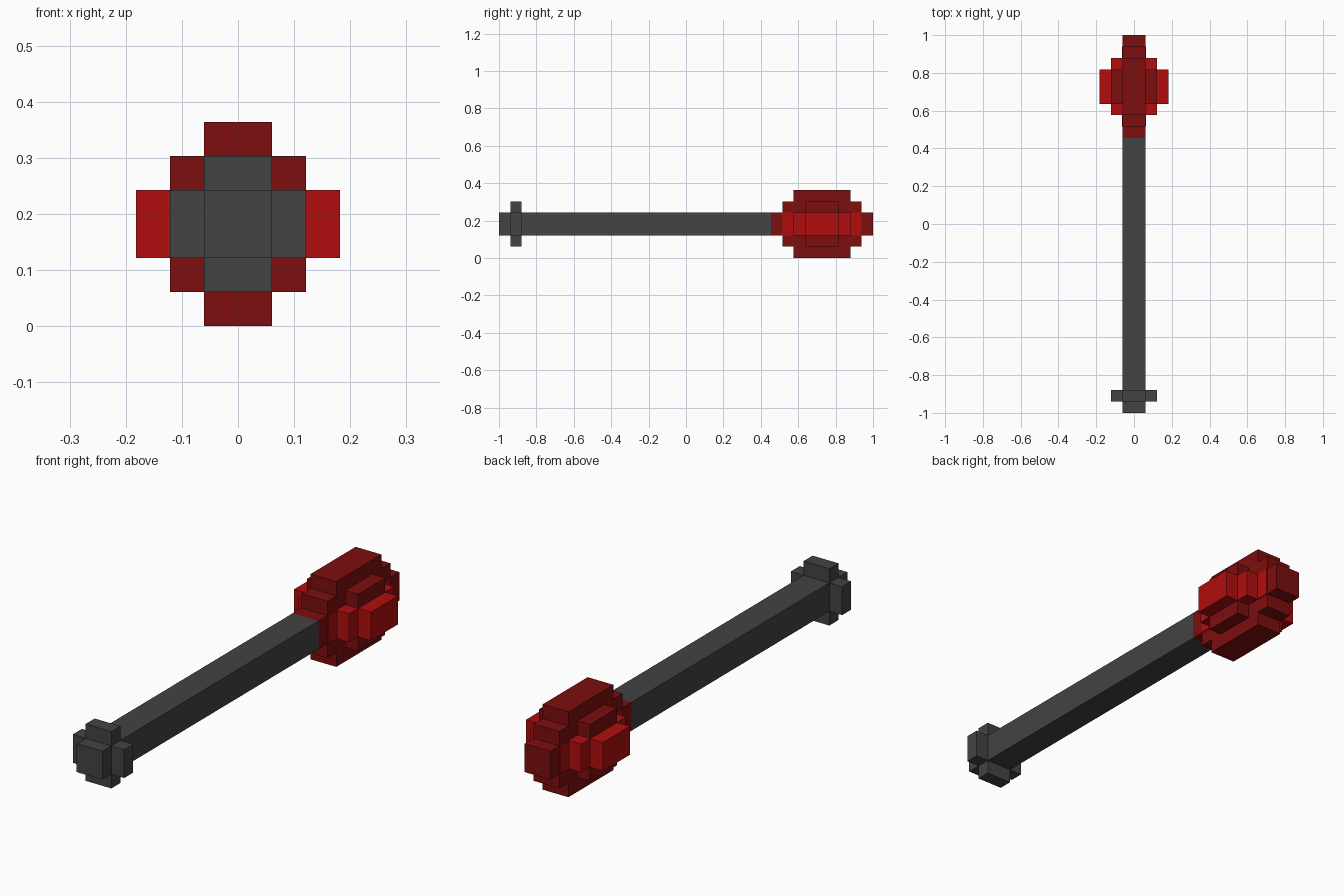
import bpy, bmesh

if "Cube" in bpy.data.objects:
    bpy.data.objects.remove(bpy.data.objects["Cube"])

U = 2 / 33          # block unit
Y0 = -1.0           # pommel end
ZC = 3 * U          # centre height


def material(name, rgb):
    m = bpy.data.materials.new(name)
    m.diffuse_color = (*rgb, 1)
    m.use_nodes = True
    m.node_tree.nodes["Principled BSDF"].inputs["Base Color"].default_value = m.diffuse_color
    return m


GREY = material("dark grey", (0.056, 0.056, 0.056))
DARK = material("dark red", (0.205, 0.0044, 0.0044))
BRIGHT = material("bright red", (0.44, 0.0044, 0.0044))


def add(name, bm, mat):
    bmesh.ops.recalc_face_normals(bm, faces=bm.faces[:])
    mesh = bpy.data.meshes.new(name)
    bm.to_mesh(mesh)
    bm.free()
    mesh.materials.append(mat)
    obj = bpy.data.objects.new(name, mesh)
    bpy.context.collection.objects.link(obj)
    return obj


def box(name, x, y, z, mat):
    """Box from (min, max) ranges in block units; y counts from the pommel."""
    bm = bmesh.new()
    bmesh.ops.create_cube(bm, size=1)
    for v in bm.verts:
        v.co = (x[v.co.x > 0] * U, Y0 + y[v.co.y > 0] * U, ZC + z[v.co.z > 0] * U)
    return add(name, bm, mat)


# Handle and the cross-shaped collar near its end
box("handle", (-1, 1), (0, 24), (-1, 1), GREY)
for s, side in ((1, "right"), (-1, "left")):
    box(f"collar_{side}", sorted((s, 2 * s)), (1, 2), (-1, 1), GREY)
for s, side in ((1, "top"), (-1, "bottom")):
    box(f"collar_{side}", (-1, 1), (1, 2), sorted((s, 2 * s)), GREY)

# Head: stepped outline extruded across the width
half = [(24, 1), (25, 1), (25, 2), (26, 2), (26, 3),
        (31, 3), (31, 2), (32, 2), (32, 1), (33, 1)]
outline = half + [(y, -z) for y, z in reversed(half)]
bm = bmesh.new()
face = bm.faces.new([bm.verts.new((-U, Y0 + y * U, ZC + z * U)) for y, z in outline])
ext = bmesh.ops.extrude_face_region(bm, geom=[face])
bmesh.ops.translate(bm, vec=(2 * U, 0, 0),
                    verts=[g for g in ext["geom"] if isinstance(g, bmesh.types.BMVert)])
add("head", bm, DARK)

# Stepped bosses on both sides of the head
for s, side in ((1, "right"), (-1, "left")):
    box(f"boss_stripe_{side}", sorted((s, 1.05 * s)), (25, 32), (-1, 1), BRIGHT)
    box(f"boss_inner_{side}", sorted((s, 2 * s)), (26, 31), (-1, 1), BRIGHT)
    box(f"boss_outer_{side}", sorted((2 * s, 3 * s)), (27, 30), (-1, 1), BRIGHT)
    for t, level in ((1, "upper"), (-1, "lower")):
        box(f"boss_rim_{level}_{side}", sorted((s, 2 * s)), (27, 30),
            sorted((t, 2 * t)), DARK)
